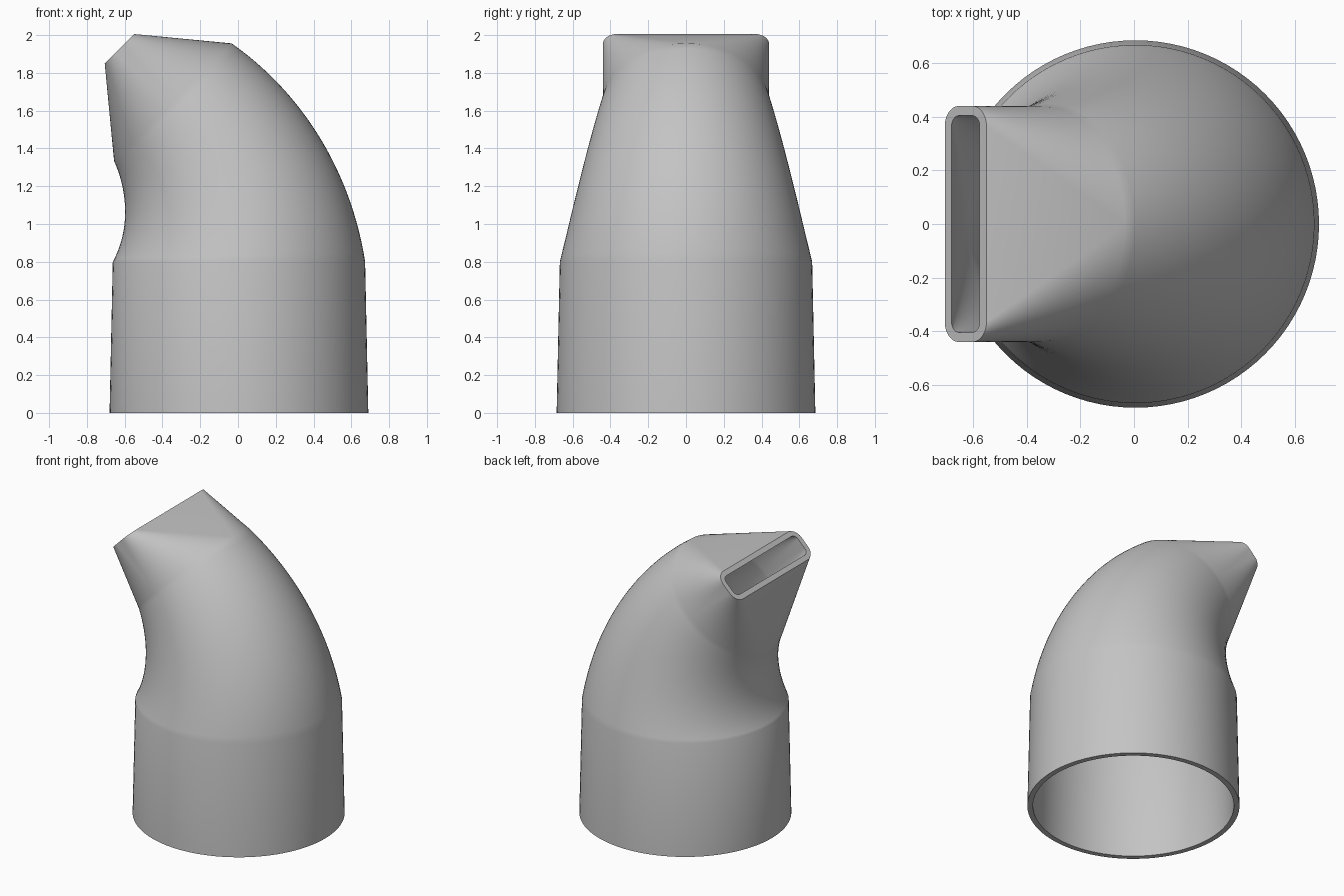
import bpy, bmesh
from math import sin, cos, pi, radians
from mathutils import Vector

cube = bpy.data.objects.get("Cube")
if cube:
    bpy.data.objects.remove(cube, do_unlink=True)

QUAD = 24          # segments in each quarter of a cross-section
STEPS = 28         # rings along the elbow
WALL = 0.036
BEND_R = 1.195
BEND_END = radians(45)
BEND_CENTRE = Vector((-1.19, 0, 0.8))
BASE_R, COLLAR_R, NECK_R = 0.685, 0.668, 0.44
SLOT_HALF_W, SLOT_HALF_L, SLOT_CORNER = 0.11, 0.44, 0.075
NOZZLE_LEN = 0.4


def section(centre, tilt, half_u, half_v, corner):
    """Rounded rectangle ring; a circle when corner equals both halves."""
    u = Vector((cos(tilt), 0, sin(tilt)))
    v = Vector((0, 1, 0))
    ring = []
    for q, (su, sv) in enumerate([(1, 1), (-1, 1), (-1, -1), (1, -1)]):
        for i in range(QUAD + 1):
            a = (q + i / QUAD) * pi / 2
            ring.append(centre + u * (su * (half_u - corner) + corner * cos(a))
                        + v * (sv * (half_v - corner) + corner * sin(a)))
    return ring


def skin(inset):
    """Rings from the base, round the elbow, to the slot mouth."""
    start = BEND_CENTRE + Vector((BEND_R, 0, 0))
    r = BASE_R - inset
    rings = [section(Vector((start.x, 0, 0)), 0, r, r, r)]
    for i in range(STEPS + 1):
        t = i / STEPS
        a = t * BEND_END
        c = BEND_CENTRE + BEND_R * Vector((cos(a), 0, sin(a)))
        r = COLLAR_R + (NECK_R - COLLAR_R) * t - inset
        rings.append(section(c, a, r, r, r))
    mouth = c + NOZZLE_LEN * Vector((-sin(a), 0, cos(a)))
    rings.append(section(mouth, a, SLOT_HALF_W - inset,
                         SLOT_HALF_L - inset, SLOT_CORNER - inset))
    return rings


# Hollow nozzle: outer skin up, inner skin back down, closed at both rims
bm = bmesh.new()
loops = [[bm.verts.new(p) for p in ring]
         for ring in skin(0) + skin(WALL)[::-1]]
for k, low in enumerate(loops):
    high = loops[(k + 1) % len(loops)]
    for i in range(len(low)):
        j = (i + 1) % len(low)
        bm.faces.new((low[i], low[j], high[j], high[i]))
bmesh.ops.remove_doubles(bm, verts=bm.verts, dist=1e-5)
bmesh.ops.recalc_face_normals(bm, faces=bm.faces)
mesh = bpy.data.meshes.new("nozzle_body")
bm.to_mesh(mesh)
bm.free()

nozzle = bpy.data.objects.new("nozzle_body", mesh)
bpy.context.collection.objects.link(nozzle)

# Plain grey plastic
grey = bpy.data.materials.new("light_grey")
grey.use_nodes = True
colour = (0.55, 0.55, 0.55, 1)
grey.diffuse_color = colour
grey.node_tree.nodes["Principled BSDF"].inputs["Base Color"].default_value = colour
mesh.materials.append(grey)

bpy.ops.object.select_all(action='DESELECT')
nozzle.select_set(True)
bpy.context.view_layer.objects.active = nozzle
bpy.ops.object.shade_smooth_by_angle(angle=radians(30))
